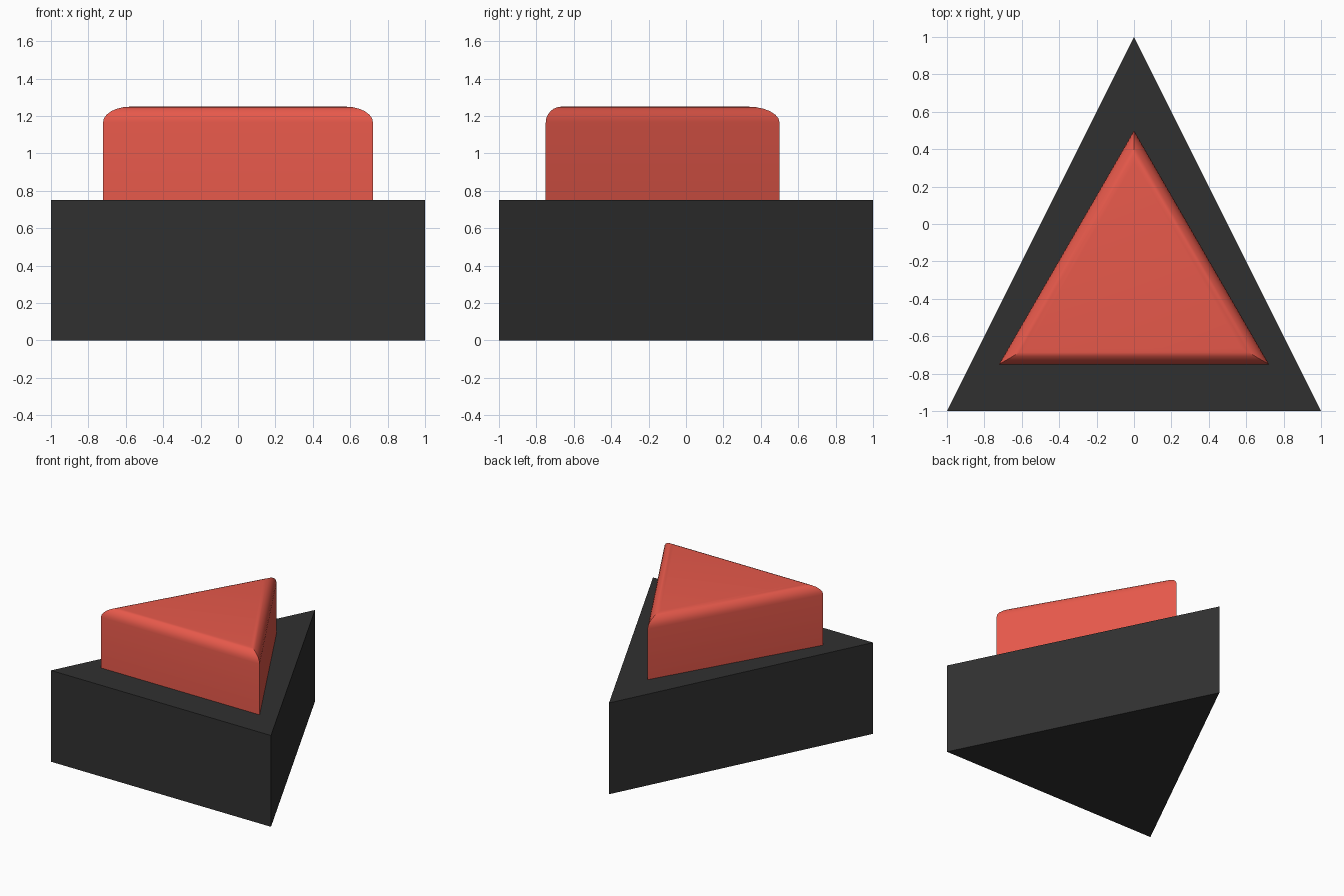
import bpy, bmesh

if "Cube" in bpy.data.objects:
    bpy.data.objects.remove(bpy.data.objects["Cube"])

def material(name, rgb):
    m = bpy.data.materials.new(name)
    m.diffuse_color = (*rgb, 1)
    m.use_nodes = True
    m.node_tree.nodes["Principled BSDF"].inputs["Base Color"].default_value = m.diffuse_color
    return m

def prism(name, outline, z0, z1, mat, bevel=0):
    """Extrude an outline upwards, optionally rounding the top rim."""
    bm = bmesh.new()
    base = bm.faces.new([bm.verts.new((x, y, z0)) for x, y in outline])
    ext = bmesh.ops.extrude_face_region(bm, geom=[base], use_keep_orig=True)["geom"]
    top = [v for v in ext if isinstance(v, bmesh.types.BMVert)]
    bmesh.ops.translate(bm, verts=top, vec=(0, 0, z1 - z0))
    bmesh.ops.recalc_face_normals(bm, faces=bm.faces)
    if bevel:
        rim = [e for e in bm.edges if all(v.co.z > z1 - 1e-4 for v in e.verts)]
        bmesh.ops.bevel(bm, geom=rim, offset=bevel, offset_type='OFFSET',
                        segments=6, profile=0.5, affect='EDGES')
    mesh = bpy.data.meshes.new(name)
    bm.to_mesh(mesh)
    bm.free()
    mesh.materials.append(mat)
    ob = bpy.data.objects.new(name, mesh)
    bpy.context.collection.objects.link(ob)
    return ob

# Dark triangular base
prism("base", [(-1, -1), (1, -1), (0, 1)], 0, 0.75,
      material("dark", (0.03, 0.03, 0.03)))

# Red equilateral button with rounded top rim
button = prism("button", [(-0.722, -0.75), (0.722, -0.75), (0, 0.5)], 0.75, 1.25,
               material("red", (0.8, 0.1, 0.07)), bevel=0.085)
bpy.context.view_layer.objects.active = button
button.select_set(True)
bpy.ops.object.shade_smooth_by_angle(angle=0.6)
